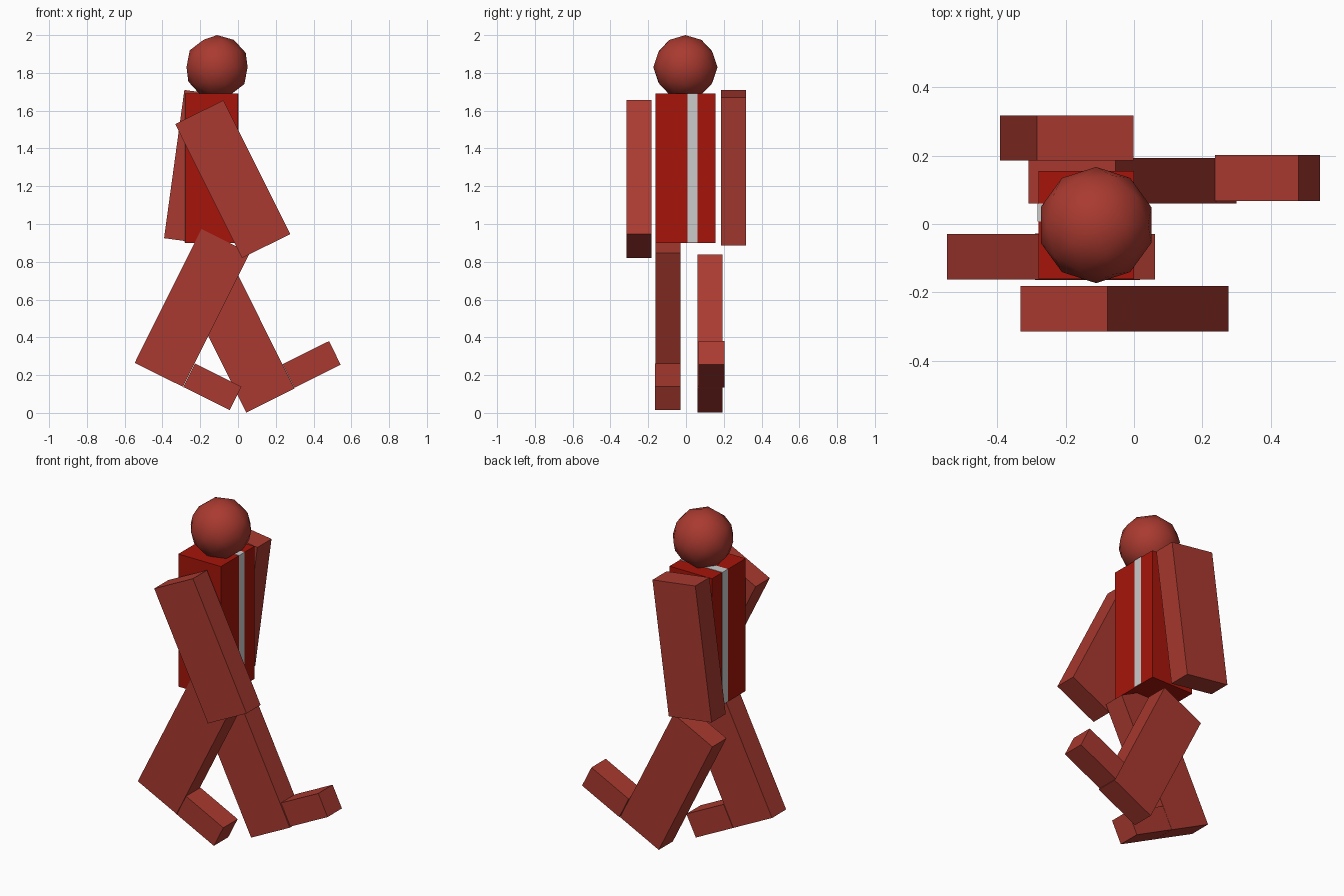
import bpy
from math import radians

if "Cube" in bpy.data.objects:
    bpy.data.objects.remove(bpy.data.objects["Cube"])


def material(name, color):
    mat = bpy.data.materials.new(name)
    mat.diffuse_color = color
    mat.use_nodes = True
    mat.node_tree.nodes["Principled BSDF"].inputs["Base Color"].default_value = mat.diffuse_color
    return mat


coat_red = material("coat_red", (0.38, 0.0075, 0.003, 1))
limb_red = material("limb_red", (0.397, 0.042, 0.029, 1))
band_grey = material("band_grey", (0.52, 0.52, 0.52, 1))


def box(name, center, size, swing, mat):
    """Box swung about the y axis by an angle in degrees."""
    bpy.ops.mesh.primitive_cube_add(size=1, location=center)
    ob = bpy.context.object
    ob.name = name
    ob.scale = size
    ob.rotation_euler.y = radians(swing)
    ob.data.materials.append(mat)
    return ob


# Torso with a grey band over its top and sides
box("torso", (-0.14, -0.003, 1.295), (0.28, 0.317, 0.79), 0, coat_red)
box("torso_band", (-0.14, 0.034, 1.297), (0.284, 0.052, 0.79), 0, band_grey)

# Limbs: all arms and legs share one size, both feet another
LIMB = (0.285, 0.133, 0.792)
FOOT = (0.274, 0.135, 0.139)
for name, center, size, swing in (
    ("right_arm", (-0.028, -0.248, 1.2375), LIMB, -26.5),
    ("left_arm", (-0.1965, 0.2515, 1.298), LIMB, 7.8),
    ("right_leg", (-0.2425, -0.096, 0.556), LIMB, 26.5),
    ("left_leg", (-0.005, 0.127, 0.42), LIMB, -26.5),
    ("right_foot", (-0.136, -0.096, 0.138), FOOT, 26.5),
    ("left_foot", (0.39, 0.135, 0.2565), FOOT, -26.5),
):
    box(name, center, size, swing, limb_red)

# Head: coarse sphere, smooth shaded
bpy.ops.mesh.primitive_ico_sphere_add(subdivisions=2, radius=0.17,
                                      location=(-0.111, -0.003, 1.83))
head = bpy.context.object
head.name = "head"
head.data.materials.append(limb_red)
bpy.ops.object.shade_smooth()
